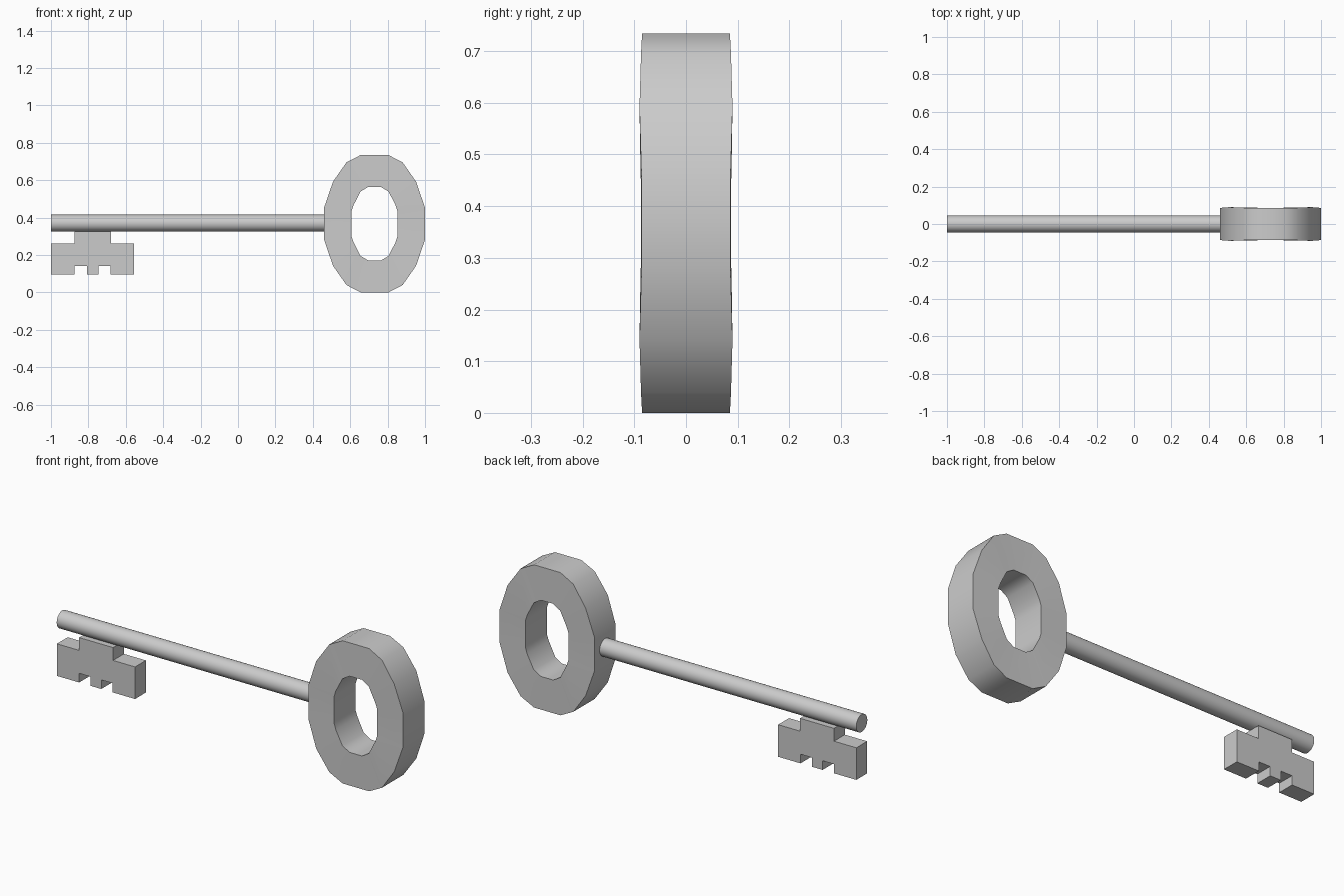
import bpy, bmesh, math

if "Cube" in bpy.data.objects:
    bpy.data.objects.remove(bpy.data.objects["Cube"])


def finish(name, bm, smooth=None):
    bmesh.ops.recalc_face_normals(bm, faces=bm.faces)
    me = bpy.data.meshes.new(name)
    bm.to_mesh(me)
    bm.free()
    ob = bpy.data.objects.new(name, me)
    bpy.context.collection.objects.link(ob)
    if smooth:
        bpy.ops.object.select_all(action='DESELECT')
        ob.select_set(True)
        bpy.context.view_layer.objects.active = ob
        bpy.ops.object.shade_smooth_by_angle(angle=math.radians(smooth))
    return ob


def mirror_quadrant(q):
    """Closed loop from one quadrant of points running from top to side."""
    right = q + [(x, -z, y) for x, z, y in reversed(q)]
    return right + [(-x, z, y) for x, z, y in reversed(right)]


# Bow: faceted oval ring (x, z, half thickness)
outer = mirror_quadrant([(.075, .367, .085), (.15, .328, .087), (.222, .225, .09), (.27, .085, .086)])
inner = mirror_quadrant([(.035, .196, .086), (.075, .172, .087), (.112, .10, .088), (.122, .07, .087)])
bm = bmesh.new()
rings = [[bm.verts.new((.73 + x, s * y, .367 + z)) for x, z, y in loop]
         for loop, s in ((outer, -1), (outer, 1), (inner, 1), (inner, -1))]
n = len(outer)
for k in range(4):
    a, b = rings[k], rings[(k + 1) % 4]
    for i in range(n):
        j = (i + 1) % n
        bm.faces.new((a[i], a[j], b[j], b[i]))
finish("bow", bm, 40)

# Shank: round rod along x
bpy.ops.mesh.primitive_cylinder_add(vertices=32, radius=.045, depth=1.48,
                                    location=(-.26, 0, .37), rotation=(0, math.pi / 2, 0))
bpy.context.object.name = "shank"
bpy.ops.object.shade_smooth_by_angle(angle=math.radians(40))

# Bit: notched plate under the tip
profile = [(-1, .095), (-.873, .095), (-.873, .142), (-.808, .142), (-.808, .095),
           (-.747, .095), (-.747, .142), (-.682, .142), (-.682, .095), (-.555, .095),
           (-.555, .26), (-.68, .26), (-.68, .326), (-.873, .326), (-.873, .26), (-1, .26)]
bm = bmesh.new()
face = bm.faces.new([bm.verts.new((x, -.044, z)) for x, z in profile])
ext = bmesh.ops.extrude_face_region(bm, geom=[face], use_keep_orig=True)
bmesh.ops.translate(bm, vec=(0, .088, 0),
                    verts=[v for v in ext["geom"] if isinstance(v, bmesh.types.BMVert)])
finish("bit", bm)
